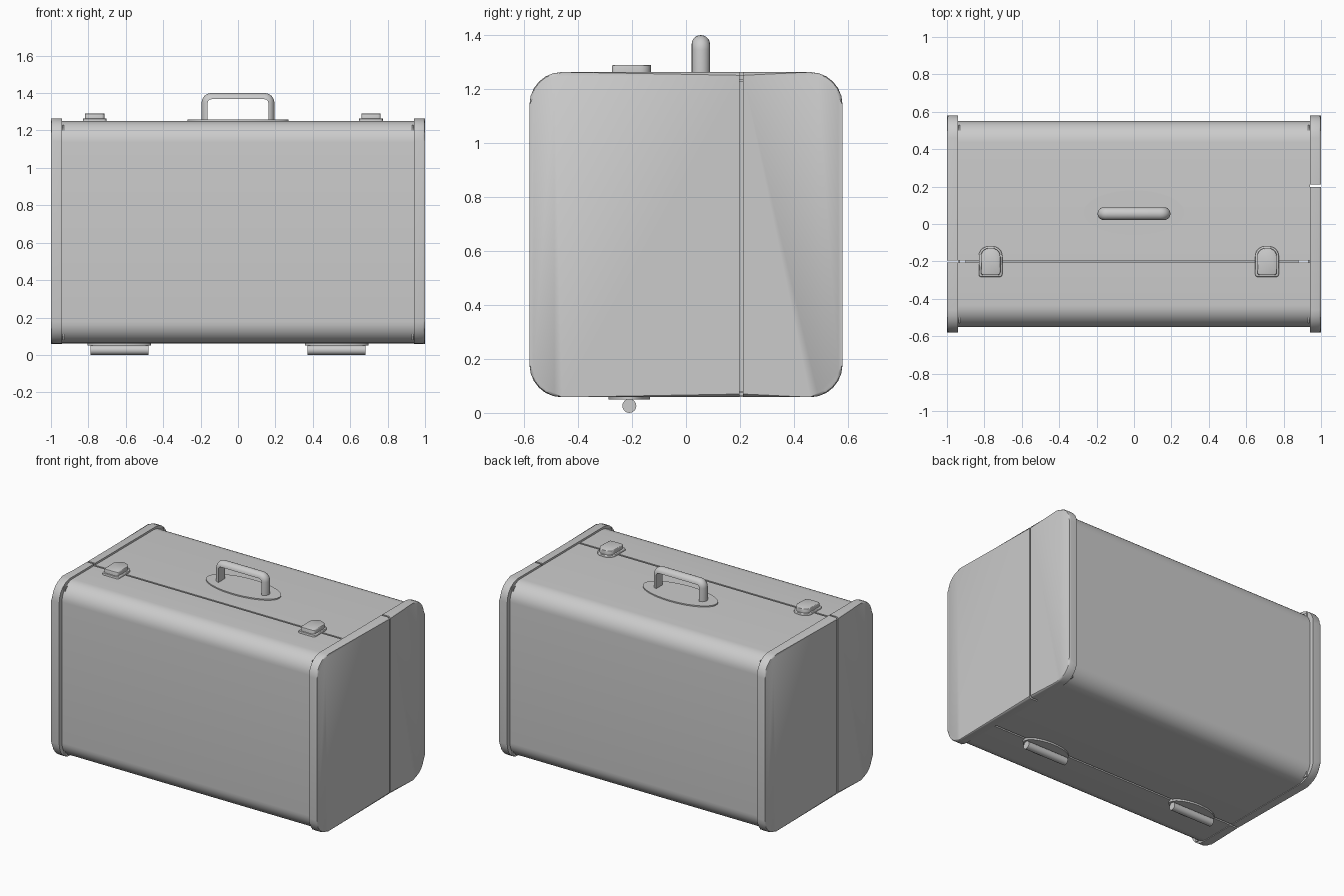
import bpy, bmesh
from math import sin, cos, pi, radians

if "Cube" in bpy.data.objects:
    bpy.data.objects.remove(bpy.data.objects["Cube"])

SPLIT = -0.20   # opening line of the case
GAP = 0.006


def finish(name, bm, angle=35):
    bmesh.ops.recalc_face_normals(bm, faces=bm.faces)
    me = bpy.data.meshes.new(name)
    bm.to_mesh(me)
    bm.free()
    ob = bpy.data.objects.new(name, me)
    bpy.context.collection.objects.link(ob)
    bpy.ops.object.select_all(action='DESELECT')
    ob.select_set(True)
    bpy.context.view_layer.objects.active = ob
    bpy.ops.object.shade_smooth_by_angle(angle=radians(angle))
    return ob


def prism(name, pts, a, b, axis='z', bevel=0.0, keep=None):
    """Extrude a 2D outline from a to b along x (pts are y,z) or z (pts are x,y).
    The rim at b is rounded; keep(u, v) marks rim points left sharp."""
    bm = bmesh.new()
    place = (lambda p, t: (t, p[0], p[1])) if axis == 'x' else (lambda p, t: (p[0], p[1], t))
    lo = [bm.verts.new(place(p, a)) for p in pts]
    hi = [bm.verts.new(place(p, b)) for p in pts]
    n = len(pts)
    bm.faces.new(lo)
    bm.faces.new(hi)
    for i in range(n):
        j = (i + 1) % n
        bm.faces.new((lo[i], lo[j], hi[j], hi[i]))
    if bevel:
        edges = []
        for i in range(n):
            j = (i + 1) % n
            if keep is None or not (keep(*pts[i]) and keep(*pts[j])):
                edges.append(bm.edges.get((hi[i], hi[j])))
        bmesh.ops.bevel(bm, geom=edges, offset=bevel, segments=2, profile=0.5, affect='EDGES')
    return finish(name, bm)


def arc(cx, cy, r, a0, a1, n):
    return [(cx + r * cos(radians(a0 + (a1 - a0) * i / n)),
             cy + r * sin(radians(a0 + (a1 - a0) * i / n))) for i in range(n + 1)]


def half(side, split, hy, z0, z1, r, n):
    """C-shaped outline of one side of the rounded case section."""
    pts = arc(hy - r, z0 + r, r, -90, 0, n) + arc(hy - r, z1 - r, r, 0, 90, n)
    e = split + side * GAP
    return [(e, z0)] + [(side * y, z) for y, z in pts] + [(e, z1)]


def box(name, x0, x1, y0, y1, z0, z1):
    return prism(name, [(x0, y0), (x1, y0), (x1, y1), (x0, y1)], z0, z1)


# case shell: front and rear halves
for side, label in ((-1, 'front'), (1, 'rear')):
    outer = half(side, SPLIT, 0.55, 0.062, 1.25, 0.115, 10)
    inner = half(side, SPLIT, 0.535, 0.077, 1.235, 0.10, 10)
    prism(label + '_shell', outer + inner[::-1], -0.945, 0.94, 'x')

# end caps, each split in two pieces at opposite sides
for sx, split, label in ((-1, SPLIT, 'left'), (1, 0.205, 'right')):
    for side, part in ((-1, 'front'), (1, 'rear')):
        e = split + side * GAP
        prism(label + '_cap_' + part, half(side, split, 0.58, 0.058, 1.263, 0.12, 6),
              sx * 0.94, sx * 1.0, 'x', 0.012, lambda u, v, e=e: abs(u - e) < 1e-6)
    # thin panel closing the shell behind the cap
    box(label + '_end_panel', sx * 0.93, sx * 0.938, -0.53, 0.53, 0.08, 1.23)

# lip strips seen inside the opening gap
box('top_lip', -0.90, 0.88, -0.23, -0.17, 1.22, 1.238)
box('bottom_lip', -0.90, 0.88, -0.23, -0.17, 0.074, 0.09)


# latches: base plate and raised clasp
def latch_outline(cx, w, y0, y1, r):
    s = 0.014
    return (arc(cx - w + s, y0 + s, s, 180, 270, 3) + arc(cx + w - s, y0 + s, s, 270, 360, 3)
            + arc(cx + w - r, y1 - r, r, 0, 90, 6) + arc(cx - w + r, y1 - r, r, 90, 180, 6))


for cx, label in ((-0.767, 'left'), (0.711, 'right')):
    prism(label + '_latch_base', latch_outline(cx, 0.063, -0.283, -0.12, 0.05),
          1.245, 1.263, 'z', 0.006)
    prism(label + '_latch_clasp', latch_outline(cx, 0.052, -0.274, -0.13, 0.042),
          1.255, 1.29, 'z', 0.006)


# handle plate
def ellipse(cx, cy, rx, ry, n=40):
    return [(cx + rx * cos(2 * pi * i / n), cy + ry * sin(2 * pi * i / n)) for i in range(n)]


prism('handle_plate', ellipse(0, 0.06, 0.27, 0.12), 1.245, 1.258)

# handle: half-round section swept along an arch
path = [(0.162, 1.25, 0)] + [(0.142 + 0.02 * cos(t), 1.347 + 0.02 * sin(t), t)
                             for t in (pi / 2 * i / 6 for i in range(7))]
path += [(-x, z, pi - t) for x, z, t in reversed(path)]
bm = bmesh.new()
rings = []
for x, z, t in path:
    rings.append([bm.verts.new((x + cos(t) * d, 0.055 + y, z + sin(t) * d))
                  for y, d in ((0.034 * cos(s), 0.033 * sin(s)) for s in (pi * i / 10 for i in range(11)))])
for a, b in zip(rings, rings[1:]):
    for i in range(11):
        j = (i + 1) % 11
        bm.faces.new((a[i], a[j], b[j], b[i]))
bm.faces.new(rings[0])
bm.faces.new(rings[-1])
finish('handle', bm)

# hinges under the case: oval plate and round barrel
for cx, label in ((-0.634, 'left'), (0.527, 'right')):
    prism(label + '_hinge_plate', ellipse(cx, -0.21, 0.17, 0.077), 0.05, 0.068)
    prism(label + '_hinge_barrel', ellipse(-0.21, 0.026, 0.026, 0.026, 16),
          cx - 0.155, cx + 0.155, 'x')
